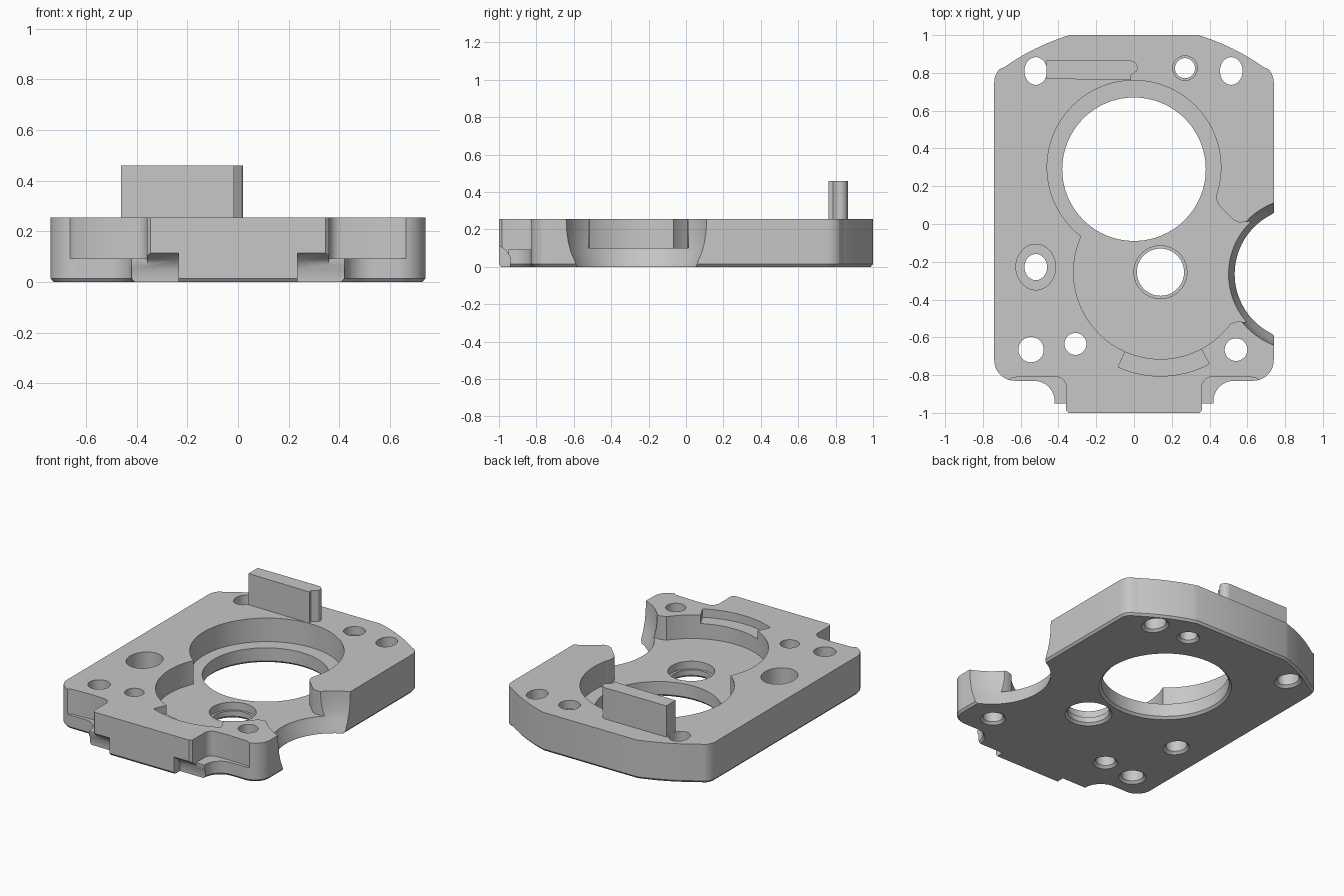
import bpy, bmesh
from math import cos, sin, radians, pi
from mathutils import Vector

cube = bpy.data.objects.get("Cube")
if cube:
    bpy.data.objects.remove(cube)

TOP, FLOOR = 0.255, 0.1
metal = bpy.data.materials.new("machined grey")
metal.use_nodes = True
grey = (0.57, 0.57, 0.57, 1)
metal.diffuse_color = grey
metal.node_tree.nodes["Principled BSDF"].inputs["Base Color"].default_value = grey


def arc(cx, cy, r, a0, a1, n=12):
    steps = [radians(a0 + (a1 - a0) * i / n) for i in range(n + 1)]
    return [(cx + r * cos(a), cy + r * sin(a)) for a in steps]


def loft(name, rings):
    """Closed solid through rings of equal length, facing outward."""
    bm = bmesh.new()
    rings = [[bm.verts.new(p) for p in ring] for ring in rings]
    n = len(rings[0])
    for a, b in zip(rings, rings[1:]):
        for i in range(n):
            j = (i + 1) % n
            bm.faces.new((a[i], a[j], b[j], b[i]))
    bm.faces.new(rings[0][::-1])
    bm.faces.new(rings[-1])
    bm.normal_update()
    if bm.calc_volume(signed=True) < 0:
        bmesh.ops.reverse_faces(bm, faces=bm.faces[:])
    mesh = bpy.data.meshes.new(name)
    bm.to_mesh(mesh)
    bm.free()
    mesh.materials.append(metal)
    obj = bpy.data.objects.new(name, mesh)
    bpy.context.collection.objects.link(obj)
    return obj


def prism(name, outline, z0, z1):
    return loft(name, [[(x, y, z) for x, y in outline] for z in (z0, z1)])


def lathe(name, x, y, profile, sy=1, n=64):
    """Solid of revolution from (radius, height) pairs, scaled along y."""
    turns = [2 * pi * i / n for i in range(n)]
    return loft(name, [[(x + r * cos(a), y + r * sy * sin(a), z) for a in turns]
                       for r, z in profile])


def inset(outline, d):
    """Move a counter-clockwise outline inward."""
    pts = [Vector(p) for p in outline]
    moved = []
    for i, p in enumerate(pts):
        t = (pts[(i + 1) % len(pts)] - p).normalized() + (p - pts[i - 1]).normalized()
        t.normalize()
        moved.append((p.x - t.y * d, p.y + t.x * d))
    return moved


def combine(body, other, operation='DIFFERENCE'):
    mod = body.modifiers.new("combine", 'BOOLEAN')
    mod.operation = operation
    mod.solver = 'EXACT'
    mod.object = other
    bpy.context.view_layer.objects.active = body
    bpy.ops.object.modifier_apply(modifier=mod.name)
    bpy.data.objects.remove(other)


# Plate with a chamfered lower rim: right half from tab to back, then mirrored
half = [(0.345, -1), (0.36, -0.985), (0.36, -0.95), (0.42, -0.95)]
half += arc(0.53, -0.94, 0.11, 180, 90)
half += arc(0.63, -0.72, 0.11, -90, 0)
half += arc(0.64, 0.75, 0.1, 0, 45, 6)
half += arc(0, -0.13, 1.18, 54.5, 73.2)
outline = half + [(-x, y) for x, y in reversed(half)]
plate = loft("plate", [[(x, y, 0) for x, y in inset(outline, 0.012)],
                       [(x, y, 0.014) for x, y in outline],
                       [(x, y, TOP) for x, y in outline]])

# Ledges and undercuts either side of the front tab
wedge = [(-1.1, -0.1), (-0.94, -0.1), (-0.94, 0.05), (-0.96, 0.085), (-1.005, 0.118), (-1.1, 0.118)]
for s in (-1, 1):
    notch = [(0.36, -1.1), (0.36, -0.85)] + arc(0.41, -0.86, 0.05, 150, 90, 5)
    notch += [(0.5, -0.806), (0.64, -0.812), (0.69, -0.84), (0.69, -1.1)]
    combine(plate, prism("ledge_cutter", [(s * x, y) for x, y in notch], 0.092, 0.5))
    combine(plate, loft("undercut_cutter", [[(s * x, y, z) for y, z in wedge] for x in (0.235, 0.43)]))

# Flared bite in the side
bite = [(0.352, -0.1), (0.352, 0.0), (0.36, 0.03), (0.378, 0.075),
        (0.392, 0.13), (0.4, 0.19), (0.403, TOP), (0.403, 0.5)]
combine(plate, lathe("bite_cutter", 0.885, -0.265, bite, n=96))

# Two overlapping round pockets with an opening into the bite
combine(plate, lathe("large_pocket_cutter", 0, 0.3, [(0.46, FLOOR), (0.46, 0.5)], n=96))
combine(plate, lathe("small_pocket_cutter", 0.14, -0.255, [(0.46, FLOOR), (0.46, 0.5)], n=96))
opening = [(0.3, -0.45), (0.5, -0.53), (0.55, -0.515), (0.68, -0.53), (0.68, 0.02),
           (0.56, 0.008), (0.53, 0.02), (0.45, 0.1), (0.435, 0.13), (0.44, 0.2), (0.3, 0.2)]
combine(plate, prism("opening_cutter", opening, FLOOR, 0.5))

# Shallow curved slot behind the front tab
slot = arc(0.14, -0.255, 0.55, -114, -62, 16) + arc(0.14, -0.255, 0.43, -62, -114, 16)
combine(plate, prism("slot_cutter", slot, 0.2, 0.5))


def hole(x, y, r, sy=1, bore=None, depth=FLOOR):
    profile = [(r + 0.03, -0.015), (r, 0.015)]
    if bore:
        profile += [(r, depth), (bore, depth), (bore, 0.5)]
    else:
        profile += [(r, 0.5)]
    combine(plate, lathe("hole_cutter", x, y, profile, sy))


# Through holes, some stepped
hole(0, 0.29, 0.38)
hole(0.14, -0.255, 0.125, bore=0.14, depth=0.05)
hole(-0.52, 0.81, 0.06, 1.22)
hole(0.515, 0.81, 0.06, 1.22)
hole(0.27, 0.825, 0.053, bore=0.065, depth=0.2)
hole(-0.52, -0.228, 0.06, 1.15, bore=0.105)
hole(-0.545, -0.665, 0.067)
hole(-0.31, -0.635, 0.058)
hole(0.54, -0.665, 0.06)

# Upright fin at the back
fin = [(-0.462, 0.768), (-0.1, 0.764), (-0.015, 0.762), (-0.018, 0.785), (0.014, 0.81)]
fin += arc(-0.02, 0.825, 0.04, 0, 90, 6) + [(-0.462, 0.865)]
combine(plate, prism("fin", fin, 0.2, 0.46), 'UNION')

bpy.ops.object.select_all(action='DESELECT')
plate.select_set(True)
bpy.context.view_layer.objects.active = plate
bpy.ops.object.shade_smooth_by_angle(angle=radians(30))
